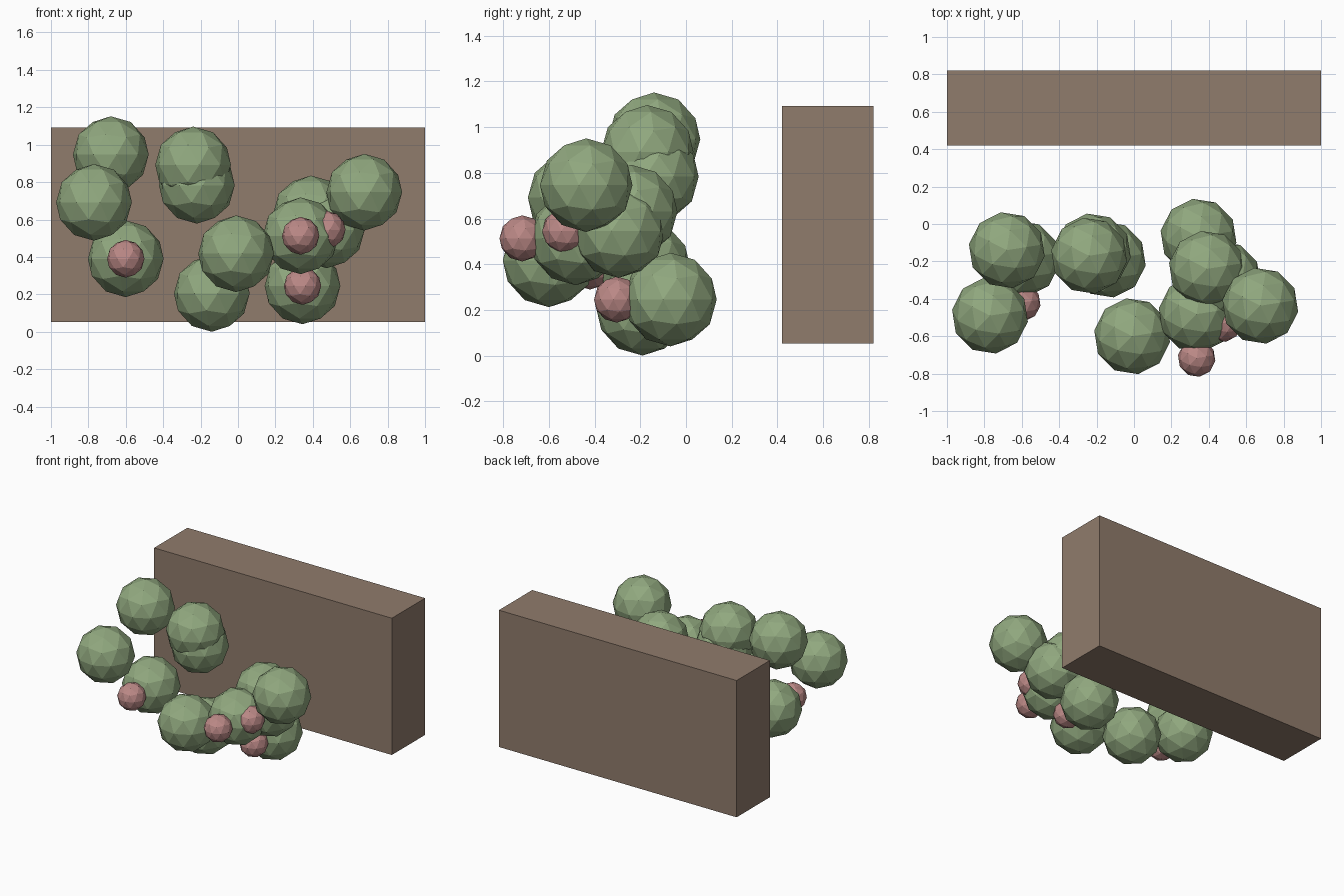
import bpy, math

if "Cube" in bpy.data.objects:
    bpy.data.objects.remove(bpy.data.objects["Cube"])

def mat(name, rgb):
    m = bpy.data.materials.new(name)
    m.diffuse_color = (*rgb, 1)
    m.use_nodes = True
    m.node_tree.nodes["Principled BSDF"].inputs["Base Color"].default_value = m.diffuse_color
    return m

GREEN = mat("leaf_green", (0.28, 0.39, 0.21))
PINK = mat("bloom_pink", (0.50, 0.25, 0.24))
BROWN = mat("planter_brown", (0.28, 0.20, 0.15))

def ball(name, loc, radius, material):
    bpy.ops.mesh.primitive_ico_sphere_add(subdivisions=2, radius=radius, location=loc,
                                          rotation=(0, 0, math.radians(9)))
    ob = bpy.context.object
    ob.name = name
    ob.data.materials.append(material)

# Solid block behind the foliage
bpy.ops.mesh.primitive_cube_add(size=1, location=(0, 0.62, 0.572))
block = bpy.context.object
block.name = "planter_block"
block.scale = (2, 0.4, 1.04)
block.data.materials.append(BROWN)

# Leaf clumps: centre and whether a bloom sits on the front
clumps = [
    ((-0.68, -0.14, 0.947), False),
    ((-0.77, -0.49, 0.692), False),
    ((-0.60, -0.185, 0.39), True),
    ((-0.24, -0.17, 0.892), False),
    ((-0.22, -0.147, 0.783), False),
    ((-0.14, -0.19, 0.205), False),
    ((-0.01, -0.60, 0.417), False),
    ((0.345, -0.068, 0.245), True),
    ((0.335, -0.482, 0.513), True),
    ((0.39, -0.24, 0.63), False),
    ((0.475, -0.295, 0.545), True),
    ((0.675, -0.437, 0.746), False),
]
for i, ((x, y, z), bloom) in enumerate(clumps, 1):
    ball(f"leaf_clump_{i}", (x, y, z), 0.205, GREEN)
    if bloom:
        ball(f"bloom_{i}", (x, y - 0.235, z), 0.101, PINK)
